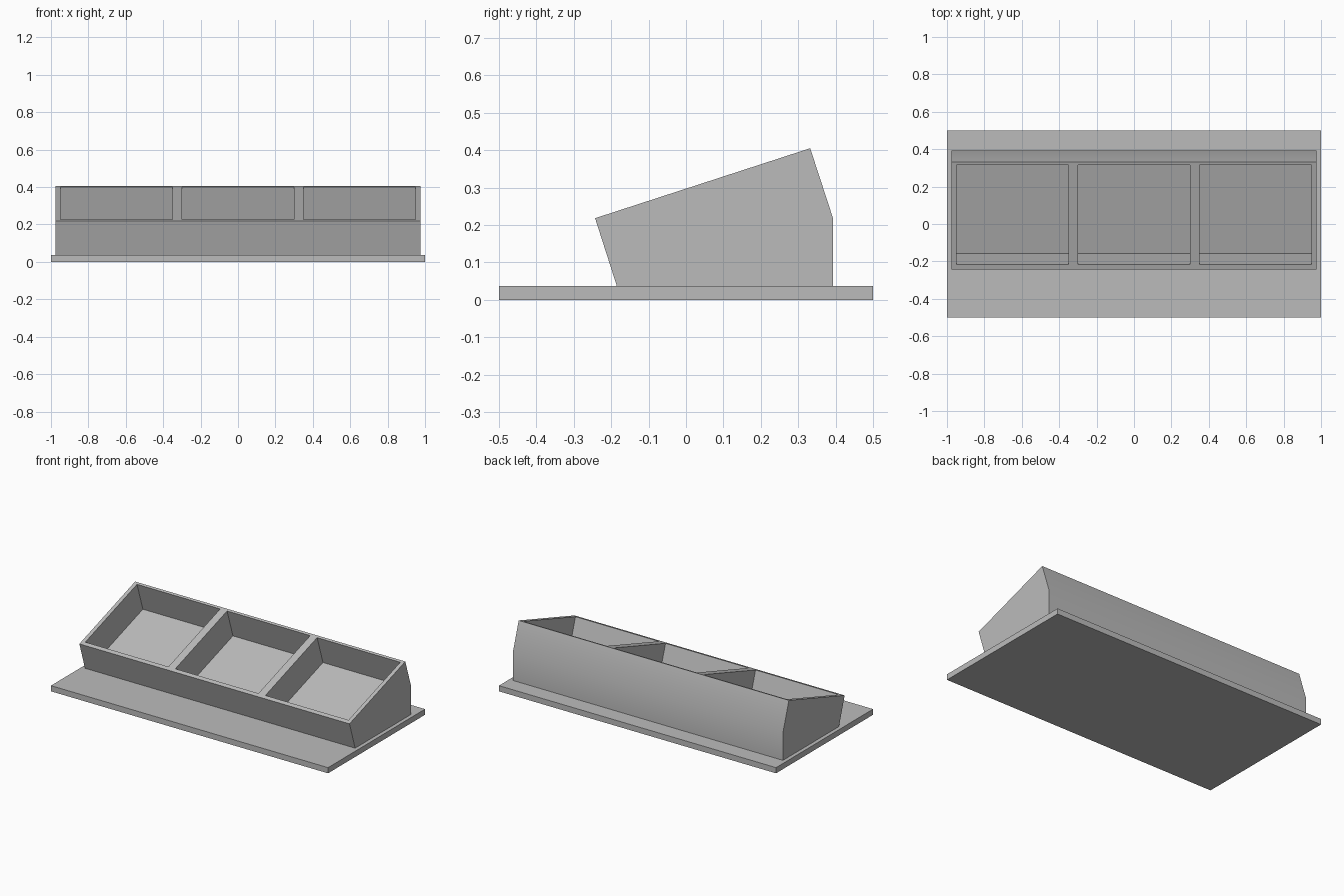
import bpy
import bmesh
import math
from mathutils import Vector

cube = bpy.data.objects.get("Cube")
if cube:
    bpy.data.objects.remove(cube)

grey = bpy.data.materials.new("plain grey")
grey.use_nodes = True
colour = (0.5, 0.5, 0.5, 1)
grey.diffuse_color = colour
grey.node_tree.nodes["Principled BSDF"].inputs["Base Color"].default_value = colour

BASE_TOP = 0.037
HALF_BODY = 0.975
POCKET_DEPTH = 0.195
RIM = 0.027


def add_object(name, bm):
    bmesh.ops.recalc_face_normals(bm, faces=bm.faces)
    mesh = bpy.data.meshes.new(name)
    bm.to_mesh(mesh)
    bm.free()
    mesh.materials.append(grey)
    obj = bpy.data.objects.new(name, mesh)
    bpy.context.collection.objects.link(obj)
    return obj


# Flat base plate
bm = bmesh.new()
bmesh.ops.create_cube(bm, size=1)
bmesh.ops.scale(bm, vec=(2, 1, BASE_TOP), verts=bm.verts)
bmesh.ops.translate(bm, vec=(0, 0, BASE_TOP / 2), verts=bm.verts)
add_object("base_plate", bm)

# Sloped body: side profile extruded along x
profile = [(-0.185, BASE_TOP), (-0.243, 0.218), (0.332, 0.405),
           (0.393, 0.218), (0.393, BASE_TOP)]
bm = bmesh.new()
side = bm.faces.new([bm.verts.new((-HALF_BODY, y, z)) for y, z in profile])
extruded = bmesh.ops.extrude_face_region(bm, geom=[side])["geom"]
bmesh.ops.translate(bm, vec=(2 * HALF_BODY, 0, 0),
                    verts=[g for g in extruded if isinstance(g, bmesh.types.BMVert)])
bmesh.ops.recalc_face_normals(bm, faces=bm.faces)

# Cut the sloped top into rims and pocket openings
front_edge = Vector((0, *profile[1]))
back_edge = Vector((0, *profile[2]))
slope = (back_edge - front_edge).normalized()
normal = Vector((1, 0, 0)).cross(slope)


def top_faces():
    return [f for f in bm.faces if f.normal.dot(normal) > 0.999]


def cut_top(point, direction):
    faces = top_faces()
    edges = {e for f in faces for e in f.edges}
    verts = {v for f in faces for v in f.verts}
    bmesh.ops.bisect_plane(bm, geom=faces + list(edges) + list(verts),
                           plane_co=point, plane_no=direction)
    bm.normal_update()


for x in (0.30, 0.35, 0.95):
    for sign in (-1, 1):
        cut_top(Vector((sign * x, 0, 0)), Vector((1, 0, 0)))
cut_top(front_edge + slope * RIM, slope)
cut_top(back_edge - slope * (RIM - 0.01), slope)

# Sink the three pockets at right angles to the slope
middle = (front_edge + back_edge) / 2
pockets = [f for f in top_faces()
           if abs((f.calc_center_median() - middle).dot(slope)) < 0.1
           and min(abs(f.calc_center_median().x - c) for c in (-0.65, 0, 0.65)) < 0.01]
floors = bmesh.ops.extrude_discrete_faces(bm, faces=pockets)["faces"]
for floor in floors:
    bmesh.ops.translate(bm, vec=-normal * POCKET_DEPTH, verts=floor.verts)
body = add_object("pocketed_body", bm)

# Soft shading across the bent back, sharp everywhere else
bpy.ops.object.select_all(action="DESELECT")
body.select_set(True)
bpy.context.view_layer.objects.active = body
bpy.ops.object.shade_smooth_by_angle(angle=math.radians(30))
